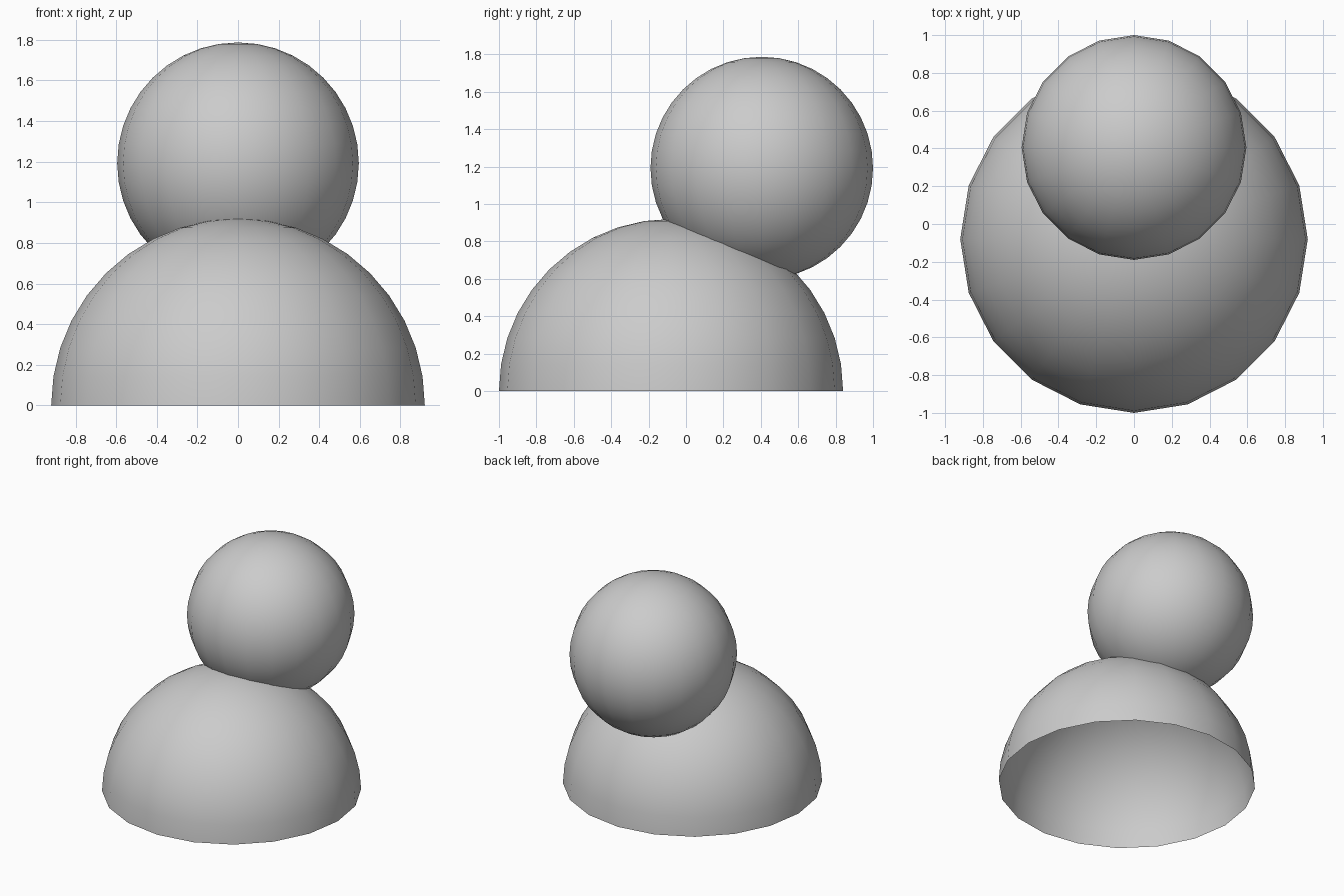
import bpy, bmesh

if "Cube" in bpy.data.objects:
    bpy.data.objects.remove(bpy.data.objects["Cube"])

def ball(name, radius, location):
    """Smooth 20-sided UV sphere."""
    bpy.ops.mesh.primitive_uv_sphere_add(segments=20, ring_count=20,
                                         radius=radius, location=location)
    obj = bpy.context.object
    obj.name = name
    for p in obj.data.polygons:
        p.use_smooth = True
    return obj

# Body: upper half of a sphere, open underneath
body = ball("body_dome", 0.92, (0, -0.08, 0))
bm = bmesh.new()
bm.from_mesh(body.data)
bmesh.ops.delete(bm, geom=[v for v in bm.verts if v.co.z < -0.01], context='VERTS')
bm.to_mesh(body.data)
bm.free()

# Head: full ball sunk into the rear upper side of the dome
ball("head_ball", 0.595, (0, 0.405, 1.192))
